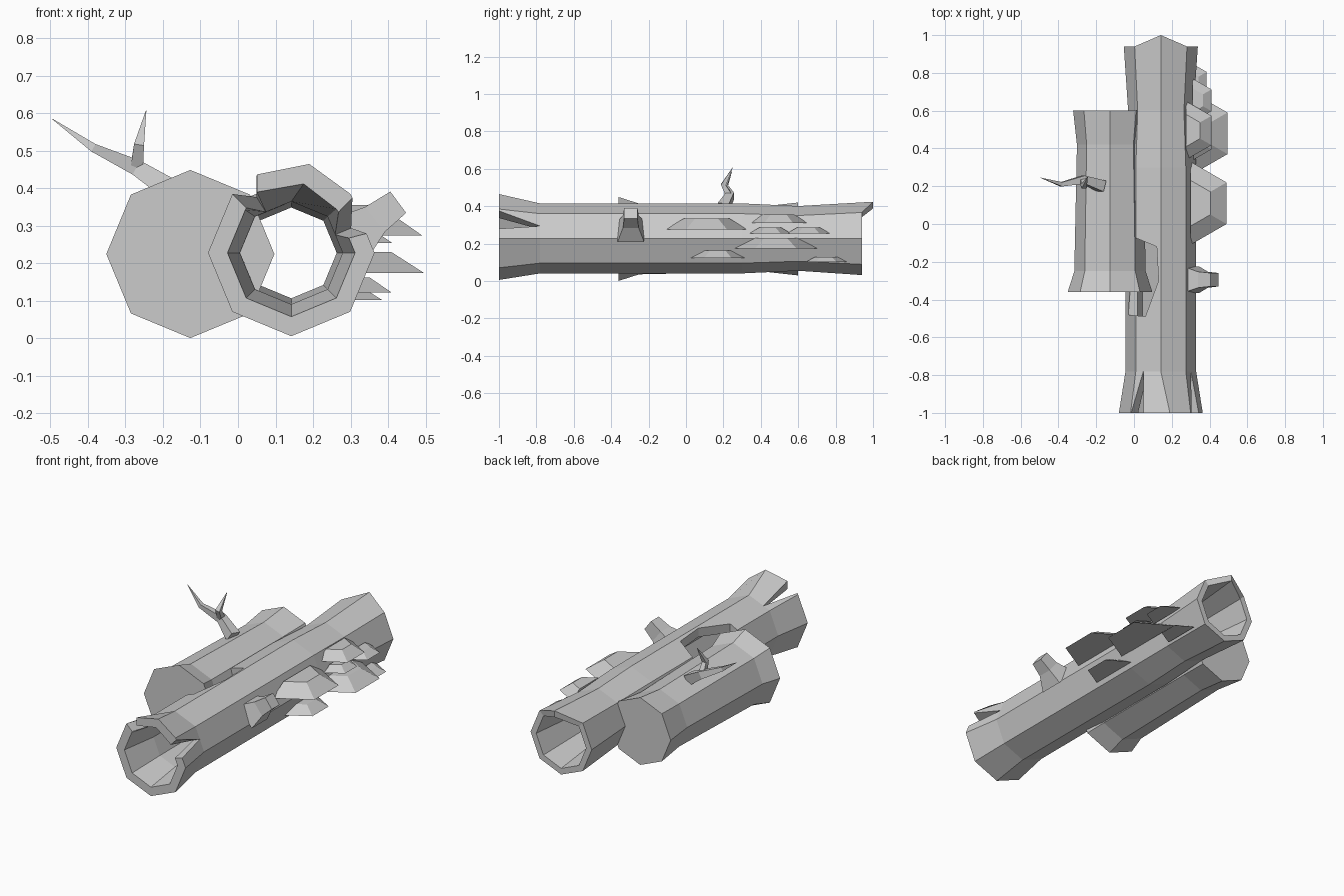
import bpy, bmesh, math
from mathutils import Vector

if "Cube" in bpy.data.objects:
    bpy.data.objects.remove(bpy.data.objects["Cube"])


def loft(name, sections, wrap=False):
    """Skin closed rings of equal size; cap the ends, or join last to first."""
    bm = bmesh.new()
    rings = [[bm.verts.new(p) for p in s] for s in sections]
    pairs = list(zip(rings, rings[1:]))
    if wrap:
        pairs.append((rings[-1], rings[0]))
    else:
        bm.faces.new(rings[0])
        bm.faces.new(rings[-1])
    n = len(rings[0])
    for a, b in pairs:
        for i in range(n):
            j = (i + 1) % n
            bm.faces.new((a[i], a[j], b[j], b[i]))
    bmesh.ops.recalc_face_normals(bm, faces=bm.faces)
    me = bpy.data.meshes.new(name)
    bm.to_mesh(me)
    bm.free()
    ob = bpy.data.objects.new(name, me)
    bpy.context.collection.objects.link(ob)
    return ob


def oct_pt(u, r, y, cx=0.142, cz=0.228):
    """Point on an octagon outline; u counts corners from +x, 2 is the top."""
    k = math.floor(u)
    a, b = [Vector((cx + r * math.cos(math.pi / 4 * i), y, cz + r * math.sin(math.pi / 4 * i)))
            for i in (k, k + 1)]
    return a.lerp(b, u - k)


def octagon(r, y, cx=0.142, cz=0.228):
    return [oct_pt(i, r, y, cx, cz) for i in range(8)]


def limb(name, path, n):
    """Tapered limb through (centre, radius) stations."""
    pts = [Vector(p) for p, _ in path]
    rings = []
    for i, (_, r) in enumerate(path):
        d = (pts[min(i + 1, len(pts) - 1)] - pts[max(i - 1, 0)]).normalized()
        s = d.cross(Vector((0, 1, 0))).normalized()
        t = d.cross(s)
        angs = [2 * math.pi * (k + 0.5) / n for k in range(n)]
        rings.append([pts[i] + r * (math.cos(a) * s + math.sin(a) * t) for a in angs])
    return loft(name, rings)


# Hollow log: outside surface forward to back, then inside surface returning
outer = [(-0.78, 0.187), (0.3, 0.187), (0.6, 0.173), (0.94, 0.196)]
inner = [(0.94, 0.16), (0.6, 0.121), (0.3, 0.135), (-0.78, 0.137)]
rings = [octagon(r, y) for y, r in outer + inner]
for k in (3, 4):
    rings[k][2].y = 1.0          # pointed splinter on the back rim
log = loft("hollow_log", rings, wrap=True)

# Broken hole in the upper left wall
hole = [(0, -0.07), (0.12, -0.12), (0.13, -0.3), (0.06, -0.49), (-0.03, -0.48)]
cutter = loft("hole_cutter", [[(x, y, z) for x, y in hole] for z in (0.26, 0.6)])
cutter.hide_render = True
mod = log.modifiers.new("hole", "BOOLEAN")
mod.operation = "DIFFERENCE"
mod.solver = "EXACT"
mod.object = cutter
bpy.context.view_layer.objects.active = log
bpy.ops.object.modifier_apply(modifier="hole")
bpy.data.objects.remove(cutter)

# Flared front mouth, open at the top
back_u = [2.7, 3, 4, 5, 6, 7, 8, 8.5]
front_u = [3, 3.05, 4, 5, 6, 7, 8, 8.33]
loft("log_mouth", [[oct_pt(f, 0.222, -1), oct_pt(b, 0.187, -0.78),
                    oct_pt(b, 0.137, -0.78), oct_pt(f, 0.17, -1)]
                   for f, b in zip(front_u, back_u)])

# Splintered panel lifted over the mouth
front_out = [(0.05, 0.437), (0.19, 0.465), (0.30, 0.385), (0.305, 0.375)]
front_in = [(0.05, 0.39), (0.175, 0.412), (0.262, 0.345), (0.268, 0.337)]
loft("lifted_bark", [[(o[0], -1, o[1]), oct_pt(u, 0.187, -0.78),
                      oct_pt(u, 0.137, -0.78), (i[0], -1, i[1])]
                     for o, i, u in zip(front_out, front_in, (2.7, 2, 1, 0.5))])

# Solid log alongside
loft("solid_log", [octagon(r, y, -0.127, 0.225) for y, r in
                   [(-0.36, 0.224), (-0.25, 0.189), (0.42, 0.175), (0.6, 0.195)]])

# Forked twig on the solid log
limb("twig", [((-0.17, 0.2, 0.39), 0.042), ((-0.27, 0.235, 0.455), 0.03),
              ((-0.385, 0.21, 0.508), 0.016), ((-0.495, 0.245, 0.585), 0.001)], 4)
limb("twig_fork", [((-0.27, 0.235, 0.45), 0.024), ((-0.264, 0.2, 0.515), 0.019),
                   ((-0.245, 0.25, 0.607), 0.001)], 4)

# Broken branch stub on the right
limb("branch_stub", [((0.30, -0.295, 0.265), 0.1), ((0.365, -0.295, 0.317), 0.06),
                     ((0.427, -0.295, 0.363), 0.05)], 4)

# Shelf fungi: half hexagons, (tip x, centre y, base z, radius, height)
shelves = [(0.49, 0.11, 0.275, 0.22, 0.06), (0.495, 0.48, 0.175, 0.22, 0.055),
           (0.41, 0.495, 0.31, 0.155, 0.045), (0.41, 0.45, 0.255, 0.11, 0.03),
           (0.41, 0.655, 0.255, 0.115, 0.03), (0.41, 0.17, 0.122, 0.15, 0.04),
           (0.385, 0.75, 0.102, 0.11, 0.027)]
for n, (tip, cy, z, r, h) in enumerate(shelves, 1):
    cx = tip - 0.866 * r
    half = [(0, -1), (0.866, -0.5), (0.866, 0.5), (0, 1)]
    loft(f"shelf_fungus_{n}", [[(cx + r * s * a, cy + r * s * b, z + dz) for a, b in half]
                               for s, dz in ((1, 0), (0.55, h))])
